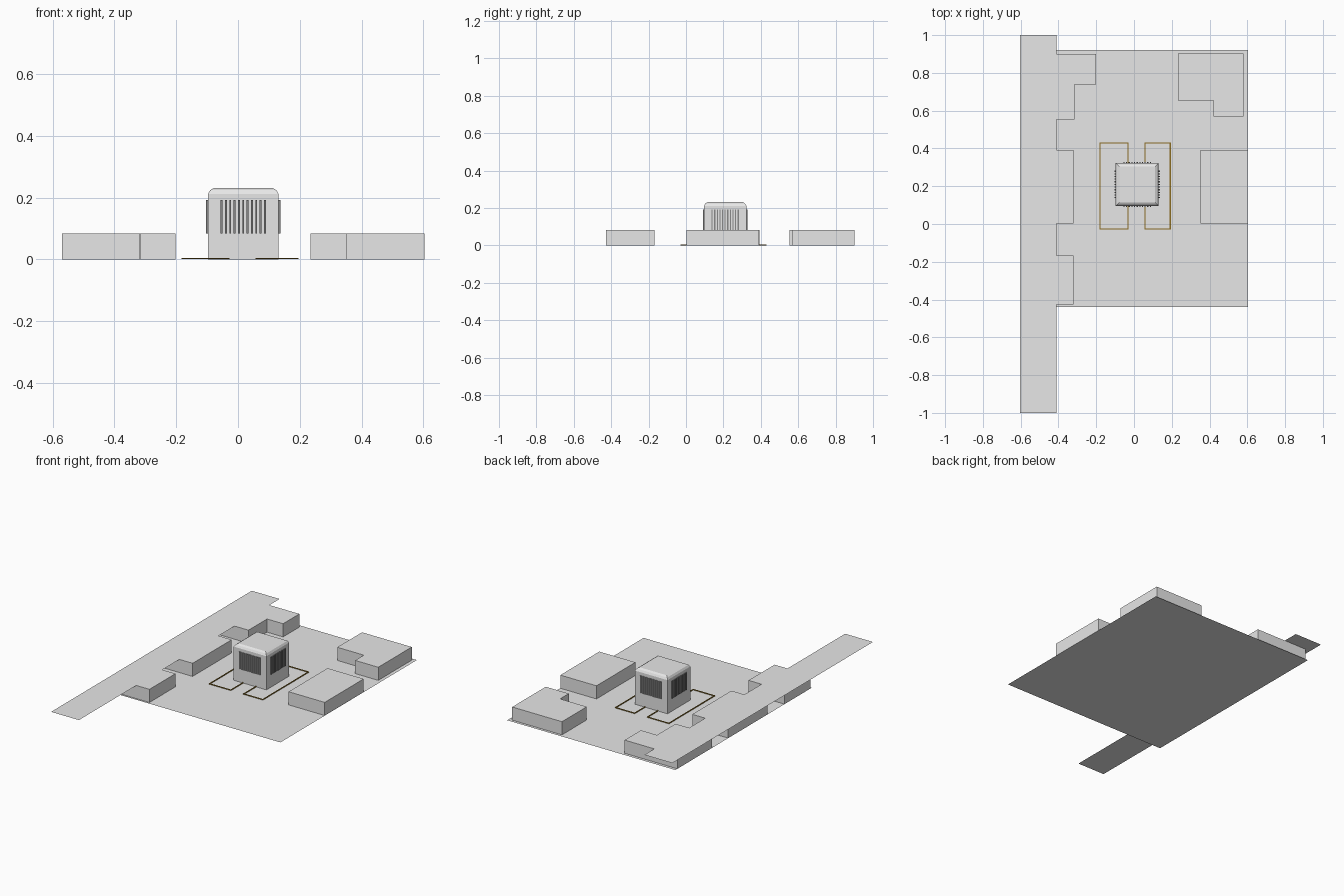
import bpy, bmesh

if "Cube" in bpy.data.objects:
    bpy.data.objects.remove(bpy.data.objects["Cube"])

def material(name, rgb):
    m = bpy.data.materials.new(name)
    m.diffuse_color = (*rgb, 1)
    m.use_nodes = True
    m.node_tree.nodes["Principled BSDF"].inputs["Base Color"].default_value = m.diffuse_color
    return m

GREY = material("light grey", (0.8, 0.8, 0.8))
DARK = material("dark grey", (0.25, 0.25, 0.25))
BROWN = material("dark golden brown", (0.25, 0.145, 0.015))
ROOF = 0.083

def finish(name, bm, mat):
    bmesh.ops.recalc_face_normals(bm, faces=bm.faces)
    me = bpy.data.meshes.new(name)
    bm.to_mesh(me)
    bm.free()
    ob = bpy.data.objects.new(name, me)
    me.materials.append(mat)
    bpy.context.collection.objects.link(ob)
    return ob

def prism(bm, outline, z0, z1):
    """Extrude a flat outline upwards."""
    f = bm.faces.new([bm.verts.new((x, y, z0)) for x, y in outline])
    r = bmesh.ops.extrude_face_region(bm, geom=[f], use_keep_orig=True)
    top = [v for v in r["geom"] if isinstance(v, bmesh.types.BMVert)]
    bmesh.ops.translate(bm, verts=top, vec=(0, 0, z1 - z0))

def rect(x0, x1, y0, y1):
    return [(x0, y0), (x1, y0), (x1, y1), (x0, y1)]

def sheet(name, outline, z):
    bm = bmesh.new()
    bm.faces.new([bm.verts.new((x, y, z)) for x, y in outline])
    finish(name, bm, GREY)

# Ground and the raised roadway strip, level with the roofs
sheet("ground", rect(-0.57, 0.604, -0.44, 0.92), 0)
sheet("raised_strip", rect(-0.604, -0.41, -1, 1), ROOF + 0.0005)

# Low surrounding buildings
blocks = {
    "front_left_block": rect(-0.57, -0.319, -0.427, -0.168),
    "middle_left_block": rect(-0.57, -0.319, 0.003, 0.393),
    "back_left_block": [(-0.57, 0.553), (-0.314, 0.553), (-0.314, 0.738),
                        (-0.202, 0.738), (-0.202, 0.9), (-0.57, 0.9)],
    "middle_right_block": rect(0.351, 0.603, 0.003, 0.391),
    "back_right_block": [(0.234, 0.655), (0.42, 0.655), (0.42, 0.568),
                         (0.581, 0.568), (0.581, 0.902), (0.234, 0.902)],
}
for name, outline in blocks.items():
    bm = bmesh.new()
    prism(bm, outline, 0, ROOF)
    finish(name, bm, GREY)

# Tower with chamfered roof edge
X0, X1, Y0, Y1 = -0.097, 0.131, 0.096, 0.323
bm = bmesh.new()
prism(bm, rect(X0, X1, Y0, Y1), 0, 0.231)
edges = [e for e in bm.edges if all(v.co.z > 0.2 for v in e.verts)]
bmesh.ops.bevel(bm, geom=edges, offset=0.019, segments=2, profile=0.4, affect='EDGES')
finish("tower", bm, GREY)

# Vertical fins on all four tower walls
bm = bmesh.new()
cx, cy = (X0 + X1) / 2, (Y0 + Y1) / 2
for i in range(11):
    d = (i - 5) * 0.014
    w, t = 0.003, 0.006
    for y in (Y0 - t, Y1):
        prism(bm, rect(cx + d - w, cx + d + w, y, y + t), 0.083, 0.192)
    for x in (X0 - t, X1):
        prism(bm, rect(x, x + t, cy + d - w, cy + d + w), 0.083, 0.192)
finish("tower_fins", bm, DARK)

# Thin border frames on the ground running under the tower
for name, x0, x1 in (("left_border", -0.183, -0.028), ("right_border", 0.056, 0.195)):
    y0, y1, w = -0.03, 0.431, 0.006
    bm = bmesh.new()
    for r in (rect(x0, x1, y0, y0 + w), rect(x0, x1, y1 - w, y1),
              rect(x0, x0 + w, y0 + w, y1 - w), rect(x1 - w, x1, y0 + w, y1 - w)):
        prism(bm, r, 0.0005, 0.0045)
    finish(name, bm, BROWN)
